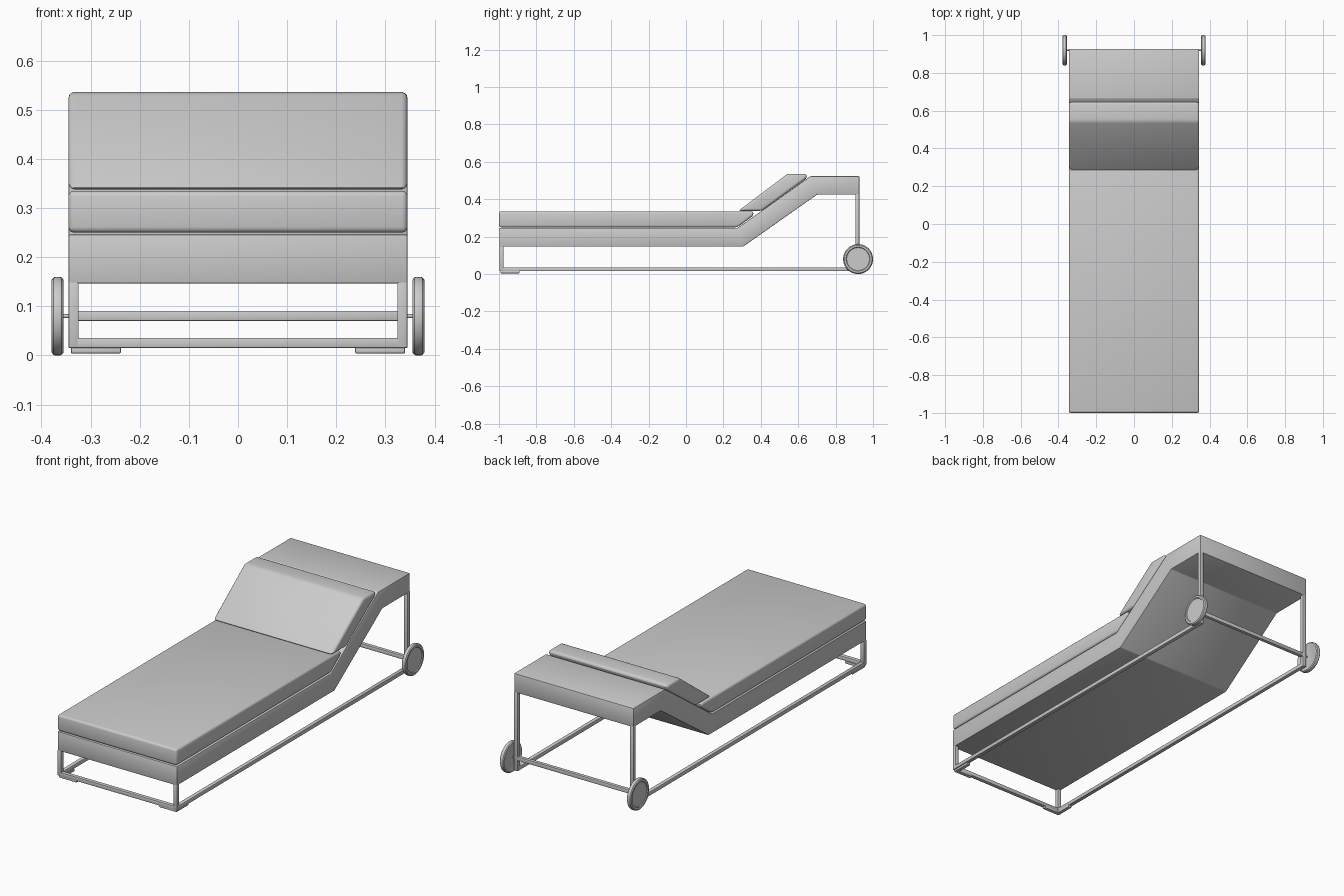
import bpy, bmesh, math
from mathutils import Matrix

cube = bpy.data.objects.get("Cube")
if cube:
    bpy.data.objects.remove(cube, do_unlink=True)

grey = bpy.data.materials.new("light_grey")
grey.use_nodes = True
grey.diffuse_color = (0.6, 0.6, 0.6, 1)
grey.node_tree.nodes["Principled BSDF"].inputs["Base Color"].default_value = (0.6, 0.6, 0.6, 1)


def finish(name, bm, bevel=0.0, segments=3):
    """Turn a bmesh into a smooth-shaded object with rounded edges."""
    bmesh.ops.recalc_face_normals(bm, faces=bm.faces)
    mesh = bpy.data.meshes.new(name)
    bm.to_mesh(mesh)
    bm.free()
    mesh.materials.append(grey)
    obj = bpy.data.objects.new(name, mesh)
    bpy.context.collection.objects.link(obj)
    bpy.ops.object.select_all(action='DESELECT')
    obj.select_set(True)
    bpy.context.view_layer.objects.active = obj
    if bevel:
        mod = obj.modifiers.new("rounded_edges", 'BEVEL')
        mod.width, mod.segments = bevel, segments
        mod.limit_method, mod.angle_limit = 'ANGLE', math.radians(25)
        bpy.ops.object.modifier_apply(modifier=mod.name)
    bpy.ops.object.shade_smooth_by_angle(angle=math.radians(35))
    return obj


def extrude_profile(name, profile, half_width, bevel, segments=3):
    """Extrude a (y, z) side profile across the width."""
    bm = bmesh.new()
    face = bm.faces.new([bm.verts.new((-half_width, y, z)) for y, z in profile])
    out = bmesh.ops.extrude_face_region(bm, geom=[face])
    verts = [v for v in out["geom"] if isinstance(v, bmesh.types.BMVert)]
    bmesh.ops.translate(bm, verts=verts, vec=(2 * half_width, 0, 0))
    return finish(name, bm, bevel, segments)


def box(name, lo, hi, bevel=0.003):
    bm = bmesh.new()
    bmesh.ops.create_cube(bm, size=1)
    for v in bm.verts:
        v.co = [(a + b) / 2 + c * (b - a) for a, b, c in zip(lo, hi, v.co)]
    return finish(name, bm, bevel, 2)


def lathe_x(name, profile, y, z, side):
    """Spin an (x, radius) profile around an axle parallel to x."""
    bm = bmesh.new()
    verts = [bm.verts.new((x, 0, r)) for x, r in profile]
    edges = [bm.edges.new(pair) for pair in zip(verts, verts[1:])]
    bmesh.ops.spin(bm, geom=verts + edges, cent=(0, 0, 0), axis=(1, 0, 0),
                   angle=2 * math.pi, steps=40)
    bmesh.ops.remove_doubles(bm, verts=bm.verts, dist=1e-5)
    bmesh.ops.transform(bm, verts=bm.verts,
                        matrix=Matrix.Translation((0, y, z)) @ Matrix.Diagonal((side, 1, 1, 1)))
    return finish(name, bm)


W = 0.345   # half width of the lounger
T = 0.021   # tube thickness

# Bent bed frame, from the foot end up to the rear shelf
extrude_profile("bed_frame", [
    (-0.997, 0.146), (0.305, 0.146), (0.70, 0.424), (0.927, 0.424),
    (0.927, 0.523), (0.665, 0.523), (0.275, 0.246), (-0.997, 0.246)], W, 0.004, 2)

# Cushions
extrude_profile("seat_cushion", [
    (-1.0, 0.25), (0.275, 0.25), (0.36, 0.312), (0.36, 0.335), (-1.0, 0.335)], W, 0.013)
extrude_profile("back_cushion", [
    (0.28, 0.338), (0.405, 0.338), (0.645, 0.511), (0.645, 0.536), (0.543, 0.536)], W, 0.013)

# Underframe: posts, rails, feet and wheels on each side
for label, s in (("left", 1), ("right", -1)):
    def side_box(name, x0, x1, y0, y1, z0, z1):
        lo, hi = sorted((s * x0, s * x1))
        box(f"{label}_{name}", (lo, y0, z0), (hi, y1, z1))

    side_box("front_post", W - T, W, -0.997, -0.997 + T, 0.015, 0.15)
    side_box("rear_post", W - T, W, 0.906, 0.927, 0.015, 0.43)
    side_box("bottom_rail", W - T, W, -0.997, 0.927, 0.015, 0.036)
    side_box("foot_across", 0.238, 0.34, -0.992, -0.972, 0.004, 0.017)
    side_box("foot_along", 0.32, 0.34, -0.992, -0.89, 0.004, 0.017)

    # Wheel with a rounded tyre and a slightly sunken hub disc
    lathe_x(f"{label}_wheel", [
        (0.357, 0), (0.357, 0.060), (0.355, 0.064), (0.355, 0.074), (0.359, 0.079),
        (0.363, 0.080), (0.371, 0.080), (0.375, 0.079), (0.379, 0.074),
        (0.379, 0.064), (0.375, 0.061), (0.375, 0)], 0.92, 0.08, s)
    lathe_x(f"{label}_axle", [(0.335, 0), (0.335, 0.004), (0.36, 0.004), (0.36, 0)],
            0.92, 0.08, s)

# Cross bars at the foot end and between the rear posts
box("front_cross_bar", (-W, -0.997, 0.015), (W, -0.997 + T, 0.036))
box("rear_cross_bar", (-W + 0.005, 0.907, 0.07), (W - 0.005, 0.926, 0.091))
